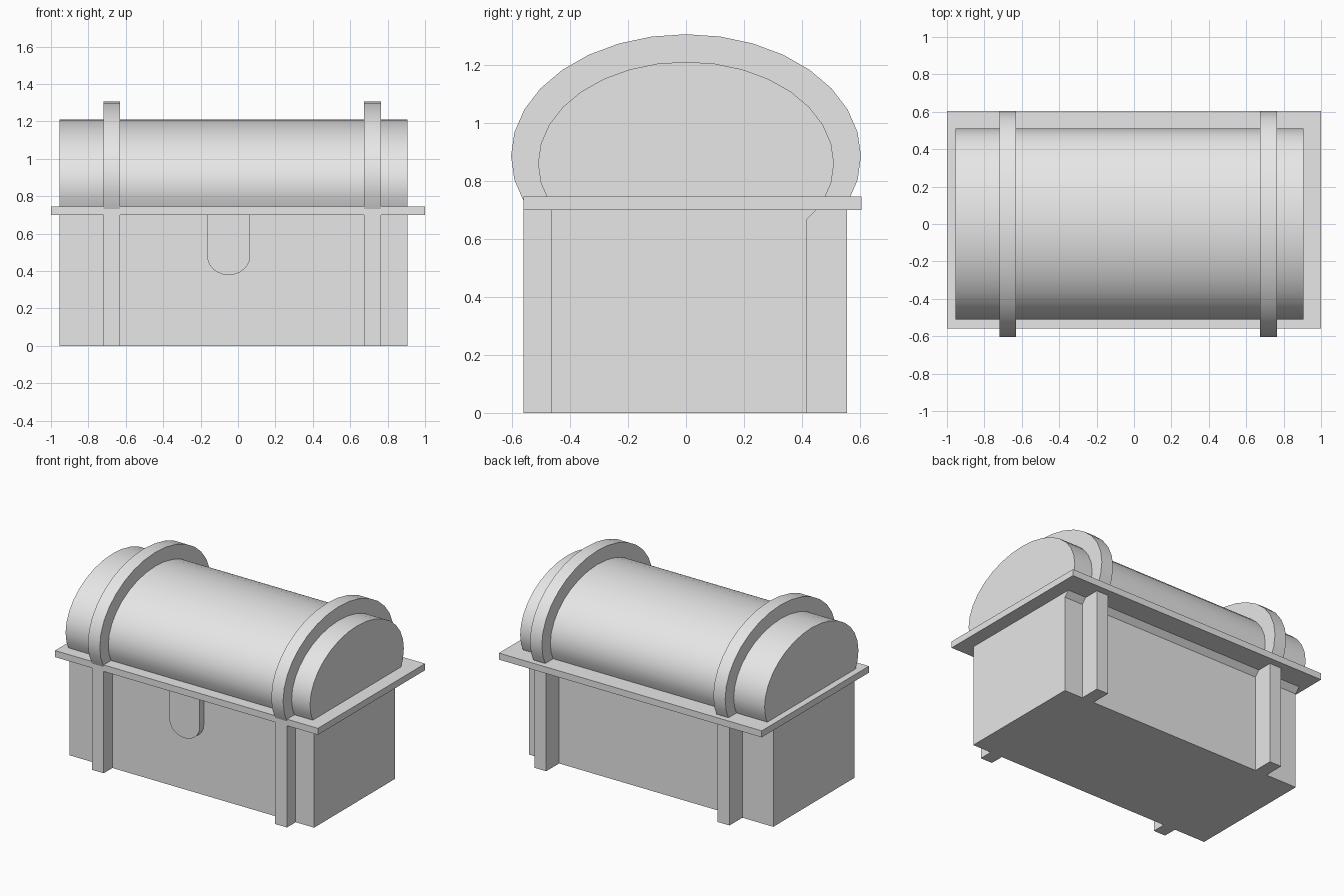
import bpy
import bmesh
from math import sin, cos, radians

default_cube = bpy.data.objects.get("Cube")
if default_cube:
    bpy.data.objects.remove(default_cube, do_unlink=True)

grey = bpy.data.materials.new("plain grey")
grey.use_nodes = True
grey.diffuse_color = (0.8, 0.8, 0.8, 1)
grey.node_tree.nodes["Principled BSDF"].inputs["Base Color"].default_value = (0.8, 0.8, 0.8, 1)


def prism(name, profile, start, end, axis="x", smooth=False):
    """Extrude a closed profile, (y, z) along x or (x, z) along y."""
    bm = bmesh.new()
    place = (lambda p: (start, *p)) if axis == "x" else (lambda p: (p[0], start, p[1]))
    face = bm.faces.new([bm.verts.new(place(p)) for p in profile])
    shift = (end - start, 0, 0) if axis == "x" else (0, end - start, 0)
    extruded = bmesh.ops.extrude_face_region(bm, geom=[face], use_keep_orig=True)
    moved = [v for v in extruded["geom"] if isinstance(v, bmesh.types.BMVert)]
    bmesh.ops.translate(bm, verts=moved, vec=shift)
    bmesh.ops.recalc_face_normals(bm, faces=bm.faces)
    mesh = bpy.data.meshes.new(name)
    bm.to_mesh(mesh)
    bm.free()
    mesh.materials.append(grey)
    obj = bpy.data.objects.new(name, mesh)
    bpy.context.collection.objects.link(obj)
    if smooth:
        bpy.ops.object.select_all(action="DESELECT")
        obj.select_set(True)
        bpy.context.view_layer.objects.active = obj
        bpy.ops.object.shade_smooth_by_angle(angle=radians(30))
    return obj


def rect(low, high, bottom, top):
    return [(low, bottom), (high, bottom), (high, top), (low, top)]


def dome(half_width, half_height, centre):
    """Upper part of an ellipse, carried slightly below its widest point."""
    angles = [radians(11.25 * i) for i in range(-2, 19)]
    return [(half_width * cos(a), centre + half_height * sin(a)) for a in angles]


LEFT, RIGHT = -0.955, 0.905
RIM_BOTTOM, RIM_TOP = 0.70, 0.745

# Box body, flared outwards under the rim at the back
body_profile = [(-0.465, 0), (0.415, 0), (0.415, 0.665), (0.45, RIM_BOTTOM), (-0.465, RIM_BOTTOM)]
prism("body", body_profile, LEFT, RIGHT)

# Rim slab and rounded lid
prism("rim", rect(-0.56, 0.605, RIM_BOTTOM, RIM_TOP), -1, 1)
prism("lid", dome(0.51, 0.35, 0.86), LEFT, RIGHT, smooth=True)

# Lid bands with matching front and back posts
for side, start, end in (("right", -0.72, -0.63), ("left", 0.675, 0.765)):
    prism(side + "_band", dome(0.603, 0.42, 0.885), start, end, smooth=True)
    prism(side + "_front_post", rect(-0.56, -0.45, 0, RIM_BOTTOM), start, end)
    prism(side + "_back_post", rect(0.40, 0.555, 0, RIM_BOTTOM), start, end)

# Latch plate with a rounded lower end
arc = [radians(180 + 15 * i) for i in range(13)]
latch_profile = [(-0.05 + 0.115 * cos(a), 0.48 + 0.102 * sin(a)) for a in arc]
latch_profile += [(0.065, RIM_BOTTOM), (-0.165, RIM_BOTTOM)]
prism("latch", latch_profile, -0.51, -0.45, axis="y", smooth=True)
